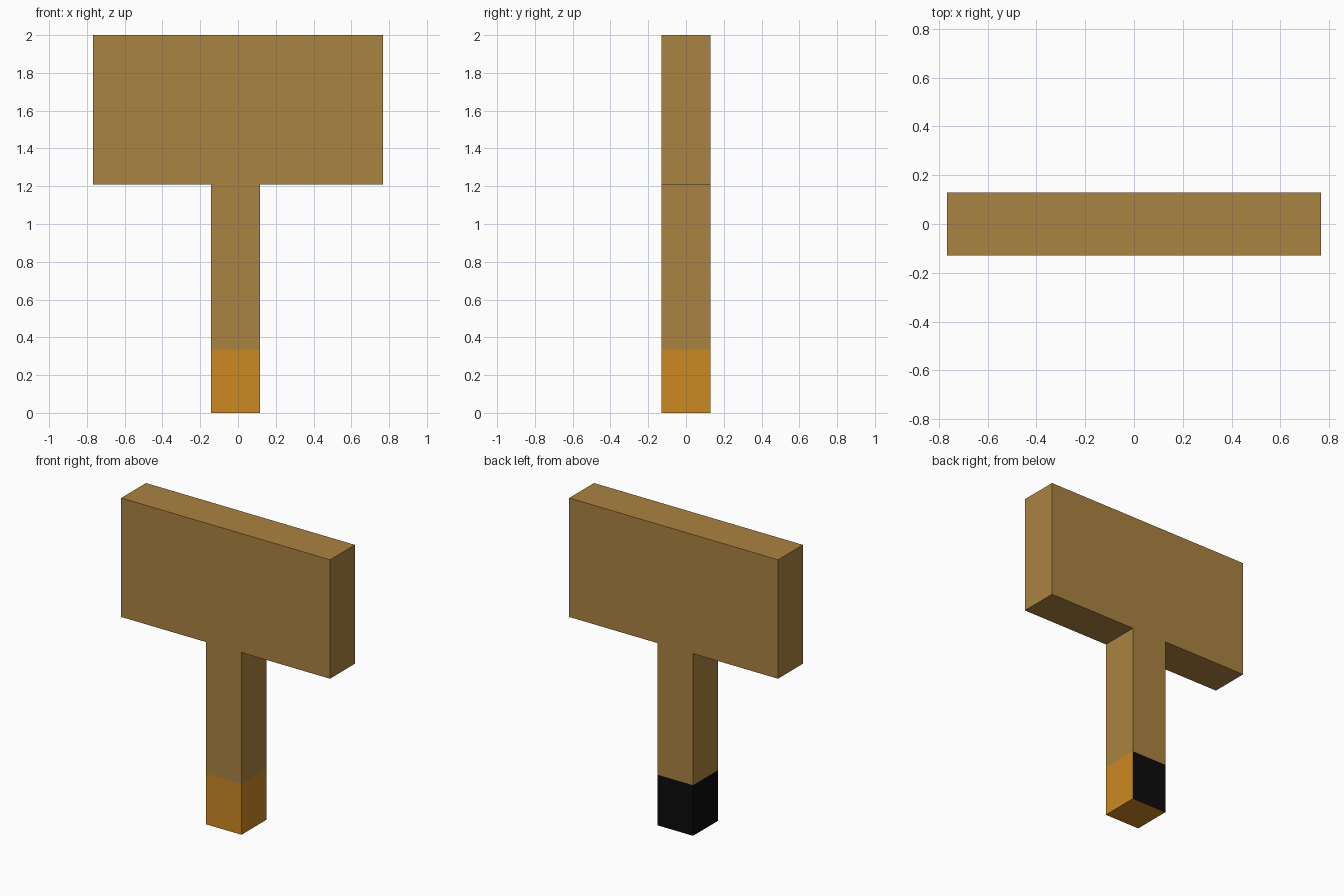
import bpy, bmesh

if "Cube" in bpy.data.objects:
    bpy.data.objects.remove(bpy.data.objects["Cube"])

HALF_DEPTH = 0.13
BAND_TOP = 0.336


def linear(r, g, b):
    def conv(c):
        c /= 255
        return c / 12.92 if c <= 0.04045 else ((c + 0.055) / 1.055) ** 2.4
    return (conv(r), conv(g), conv(b), 1.0)


def material(name, rgb):
    mat = bpy.data.materials.new(name)
    mat.diffuse_color = linear(*rgb)
    mat.use_nodes = True
    mat.node_tree.nodes["Principled BSDF"].inputs["Base Color"].default_value = mat.diffuse_color
    return mat


# T-shaped front outline: wide board on a slightly off-centre post
outline = [(-0.143, 0), (0.117, 0), (0.117, 1.21), (0.767, 1.21),
           (0.767, 2), (-0.767, 2), (-0.767, 1.21), (-0.143, 1.21)]

bm = bmesh.new()
front = bm.faces.new([bm.verts.new((x, -HALF_DEPTH, z)) for x, z in outline])
ext = bmesh.ops.extrude_face_region(bm, geom=[front])
moved = [v for v in ext["geom"] if isinstance(v, bmesh.types.BMVert)]
bmesh.ops.translate(bm, verts=moved, vec=(0, 2 * HALF_DEPTH, 0))

# Cut the painted band at the foot of the post
bmesh.ops.bisect_plane(bm, geom=bm.verts[:] + bm.edges[:] + bm.faces[:],
                       plane_co=(0, 0, BAND_TOP), plane_no=(0, 0, 1))
bmesh.ops.recalc_face_normals(bm, faces=bm.faces[:])
bm.normal_update()

# Foot band: orange on front, right and underside, black on back and left
for f in bm.faces:
    if f.calc_center_median().z < BAND_TOP:
        f.material_index = 2 if f.normal.y > 0.5 or f.normal.x < -0.5 else 1

mesh = bpy.data.meshes.new("sign_board_and_post")
bm.to_mesh(mesh)
bm.free()
for mat in (material("brown wood", (171, 131, 65)),
            material("orange foot", (203, 136, 34)),
            material("black foot", (11, 11, 11))):
    mesh.materials.append(mat)
sign = bpy.data.objects.new("sign_board_and_post", mesh)
bpy.context.collection.objects.link(sign)
